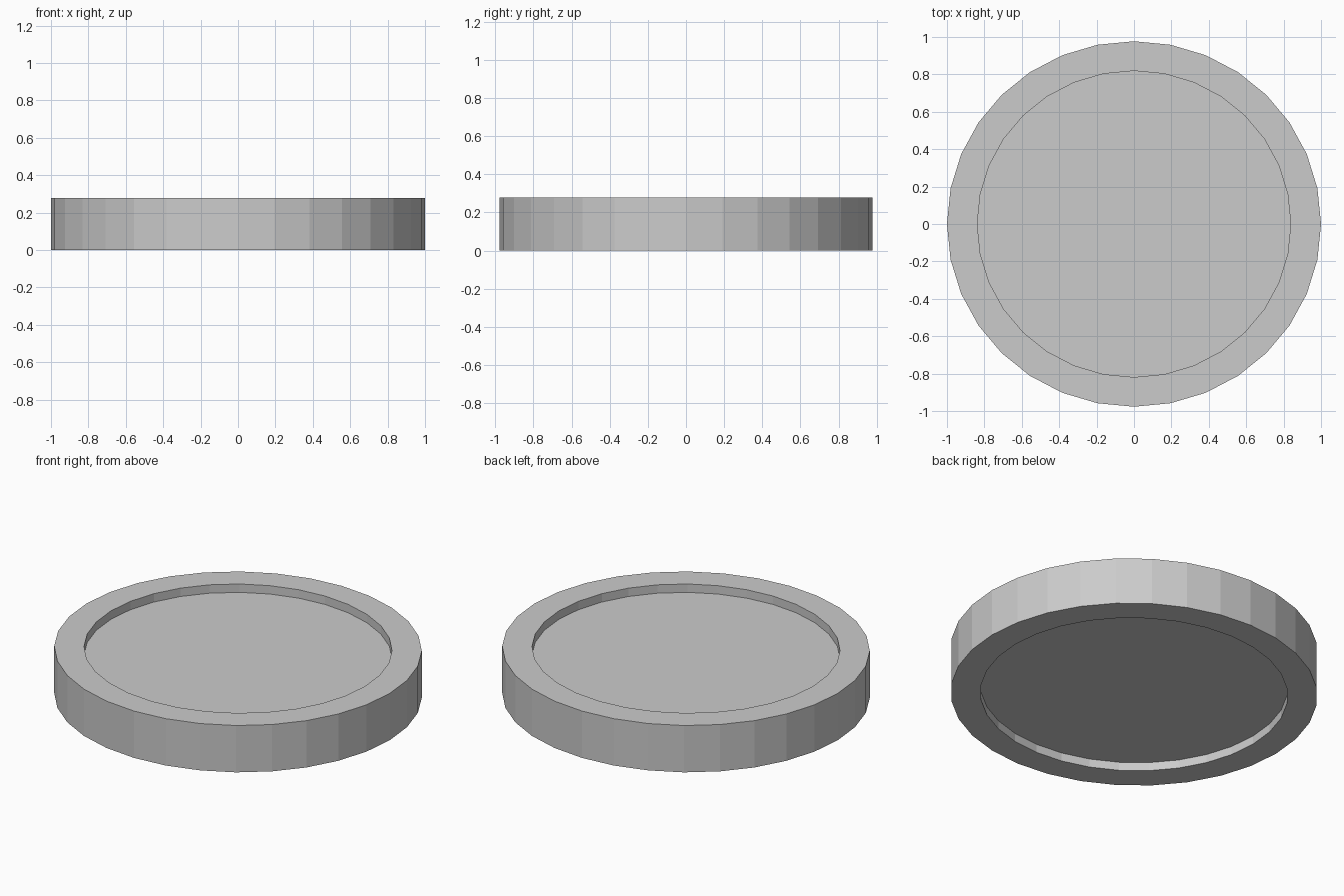
import bpy, bmesh
from math import cos, sin, tau

if "Cube" in bpy.data.objects:
    bpy.data.objects.remove(bpy.data.objects["Cube"])

SIDES = 32
RX, RY = 1.0, 0.977      # slightly oval outline
HEIGHT = 0.279
INNER = 0.838            # rim opening relative to the outline
RECESS = 0.05            # depth of the dish on both faces

bm = bmesh.new()


def ring(scale, z):
    return [bm.verts.new((RX * scale * cos(tau * i / SIDES),
                          RY * scale * sin(tau * i / SIDES), z))
            for i in range(SIDES)]


# Rings from the bottom floor, around the outside, to the top floor
profile = [(INNER, RECESS), (INNER, 0), (1, 0),
           (1, HEIGHT), (INNER, HEIGHT), (INNER, HEIGHT - RECESS)]
rings = [ring(s, z) for s, z in profile]

# Walls and rims
for a, b in zip(rings, rings[1:]):
    for i in range(SIDES):
        j = (i + 1) % SIDES
        bm.faces.new((a[i], a[j], b[j], b[i]))

# Recessed floors
bm.faces.new(rings[0][::-1])
bm.faces.new(rings[-1])
bmesh.ops.recalc_face_normals(bm, faces=bm.faces)

mesh = bpy.data.meshes.new("recessed_disc")
bm.to_mesh(mesh)
bm.free()
bpy.context.collection.objects.link(bpy.data.objects.new("recessed_disc", mesh))
